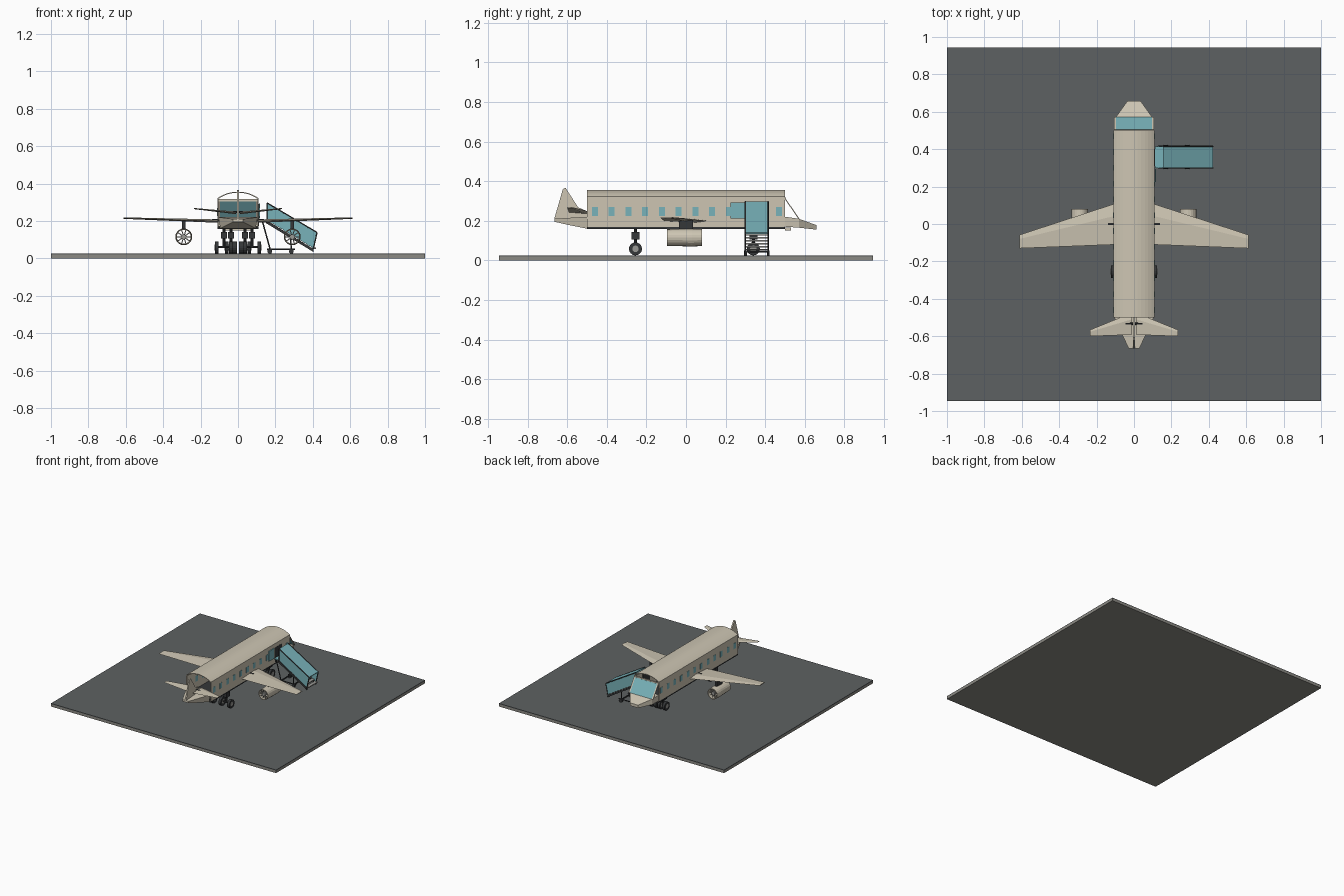
import bpy, bmesh, math
from mathutils import Vector

if "Cube" in bpy.data.objects:
    bpy.data.objects.remove(bpy.data.objects["Cube"])


def material(name, r, g, b):
    m = bpy.data.materials.new(name)
    m.diffuse_color = (r, g, b, 1)
    m.use_nodes = True
    m.node_tree.nodes["Principled BSDF"].inputs["Base Color"].default_value = m.diffuse_color
    return m


BEIGE = material("cream_paint", 0.61, 0.56, 0.45)
TEAL = material("teal_glass", 0.19, 0.45, 0.49)
DARK = material("dark_rubber", 0.035, 0.038, 0.04)
ASPHALT = material("asphalt", 0.11, 0.12, 0.122)
STONE = material("slab_grey", 0.26, 0.255, 0.23)
METAL = material("metal_grey", 0.32, 0.32, 0.30)


def mesh(name, verts, faces, mat):
    bm = bmesh.new()
    vs = [bm.verts.new(v) for v in verts]
    for f in faces:
        bm.faces.new([vs[i] for i in f])
    bmesh.ops.recalc_face_normals(bm, faces=bm.faces)
    me = bpy.data.meshes.new(name)
    bm.to_mesh(me)
    bm.free()
    me.materials.append(mat)
    ob = bpy.data.objects.new(name, me)
    bpy.context.collection.objects.link(ob)
    return ob


def loft(name, rings, mat):
    """Join equal-length rings of 3D points and cap both ends."""
    n = len(rings[0])
    verts = [p for r in rings for p in r]
    faces = [list(range(n)), list(range(len(verts) - n, len(verts)))]
    for k in range(len(rings) - 1):
        for i in range(n):
            j = (i + 1) % n
            faces.append([k * n + i, k * n + j, (k + 1) * n + j, (k + 1) * n + i])
    return mesh(name, verts, faces, mat)


def prism(name, pts, axis, a, b, mat):
    """Extrude a 2D outline along an axis from a to b."""
    put = {"x": lambda p, t: (t, p[0], p[1]),
           "y": lambda p, t: (p[0], t, p[1]),
           "z": lambda p, t: (p[0], p[1], t)}[axis]
    return loft(name, [[put(p, t) for p in pts] for t in (a, b)], mat)


def box(name, x0, x1, y0, y1, z0, z1, mat):
    return prism(name, [(x0, y0), (x1, y0), (x1, y1), (x0, y1)], "z", z0, z1, mat)


def rod(name, p, q, r, mat, n=10):
    p, q = Vector(p), Vector(q)
    d = (q - p).normalized()
    u = d.orthogonal().normalized()
    w = d.cross(u)
    ring = [(u * math.cos(2 * math.pi * i / n) + w * math.sin(2 * math.pi * i / n)) * r for i in range(n)]
    return loft(name, [[c + o for o in ring] for c in (p, q)], mat)


def circle(y, r, cx, cz, n=20):
    return [(cx + r * math.cos(2 * math.pi * i / n), y, cz + r * math.sin(2 * math.pi * i / n)) for i in range(n)]


# ground slab with asphalt top
box("slab", -1, 1, -0.945, 0.945, 0, 0.02, STONE)
box("asphalt_top", -1, 1, -0.945, 0.945, 0.02, 0.025, ASPHALT)


# fuselage: open-ended shell with arched roof
def arch(hw, base, side, top, n=12):
    pts = [(hw, base), (hw, side)]
    rise = top - side
    R = (hw * hw + rise * rise) / (2 * rise)
    a0 = math.asin(hw / R)
    for i in range(1, n):
        a = a0 - 2 * a0 * i / n
        pts.append((R * math.sin(a), top - R + R * math.cos(a)))
    return pts + [(-hw, side), (-hw, base)]


shell = arch(0.11, 0.168, 0.322, 0.356) + arch(0.105, 0.168, 0.318, 0.351)[::-1]
prism("fuselage", shell, "y", -0.5, 0.5, BEIGE)
box("cabin_floor", -0.11, 0.11, -0.5, 0.5, 0.158, 0.168, DARK)

# cabin windows, open door and doorway
for s in (-1, 1):
    for i in range(12):
        y = -0.46 + i * 0.0845
        if s > 0 and 0.28 < y < 0.42:
            continue
        box("window", s * 0.1035, s * 0.1115, y - 0.015, y + 0.015, 0.225, 0.27, TEAL)
box("doorway", 0.1035, 0.1112, 0.31, 0.40, 0.172, 0.29, DARK)
box("open_door", 0.112, 0.118, 0.225, 0.295, 0.212, 0.293, TEAL)


# nose: lower hull, windscreen and frame
def section(y, hw, z0, z1, k=1.0):
    return [(-hw * k, y, z0), (hw * k, y, z0), (hw, y, z1), (-hw, y, z1)]


loft("nose_hull", [section(0.5, 0.108, 0.17, 0.22), section(0.57, 0.098, 0.165, 0.21),
                   section(0.658, 0.035, 0.155, 0.178)], BEIGE)
box("nose_skid", -0.08, 0.08, 0.5, 0.53, 0.15, 0.165, BEIGE)
slope = [(0.5, 0.308), (0.506, 0.308), (0.573, 0.21), (0.567, 0.21)]
prism("windscreen", slope, "x", -0.097, 0.097, TEAL)
for s in (-1, 1):
    prism("windscreen_pillar", slope, "x", s * 0.097, s * 0.108, BEIGE)
box("windscreen_header", -0.108, 0.108, 0.496, 0.505, 0.304, 0.318, BEIGE)

# tail hull and fin
loft("tail_hull", [section(-0.5, 0.105, 0.16, 0.22, 0.9), section(-0.6, 0.06, 0.18, 0.214, 0.9),
                   section(-0.665, 0.028, 0.195, 0.21, 0.9)], BEIGE)
prism("tail_fin", [(-0.665, 0.21), (-0.622, 0.36), (-0.608, 0.366), (-0.545, 0.268), (-0.5, 0.248),
                   (-0.5, 0.215)], "x", -0.005, 0.005, BEIGE)
rod("tail_spar", (-0.045, -0.533, 0.247), (0.045, -0.533, 0.247), 0.006, DARK, 8)
rod("wing_spar", (-0.14, 0, 0.204), (0.14, 0, 0.204), 0.006, DARK, 8)


# tapered flying surfaces
def panel(name, s, root, tip):
    rings = []
    for x, ya, yb, z, t in (root, tip):
        rings.append([(s * x, ya, z), (s * x, ya * 0.7 + yb * 0.3, z + t), (s * x, yb, z),
                      (s * x, ya * 0.7 + yb * 0.3, z - t)])
    return loft(name, rings, BEIGE)


for s in (-1, 1):
    panel("wing", s, (0.105, 0.108, -0.11, 0.199, 0.009), (0.612, -0.058, -0.13, 0.215, 0.004))
    panel("tailplane", s, (0.012, -0.475, -0.592, 0.243, 0.007), (0.235, -0.566, -0.6, 0.266, 0.003))

    # engine: hollow nacelle with fan blades, hub and pylon
    cx, cz = s * 0.29, 0.115
    rings = [circle(y, r, cx, cz) for y, r in
             ((-0.095, 0.042), (0.03, 0.045), (0.08, 0.043), (0.08, 0.037), (-0.095, 0.037))]
    n = 20
    verts = [p for r in rings for p in r]
    faces = []
    for k in range(5):
        for i in range(n):
            j, m = (i + 1) % n, (k + 1) % 5
            faces.append([k * n + i, k * n + j, m * n + j, m * n + i])
    mesh("engine_nacelle", verts, faces, BEIGE)
    rod("engine_hub", (cx, -0.092, cz), (cx, 0.07, cz), 0.014, METAL, 12)
    for fy in (-0.08, 0.06):
        for i in range(10):
            a = math.pi * 2 * i / 10
            c, d = math.cos(a), math.sin(a)
            rod("fan_blade", (cx + 0.012 * c, fy, cz + 0.012 * d),
                (cx + 0.038 * c, fy, cz + 0.038 * d), 0.0035, METAL, 4)
    box("engine_pylon", cx - 0.009, cx + 0.009, -0.035, 0.035, 0.155, 0.205, DARK)


# landing gear: strut, bracket and twin wheels
def wheel(x, y, z, r, w):
    rod("tyre", (x - w / 2, y, z), (x + w / 2, y, z), r, DARK, 18)
    rod("wheel_hub", (x - w / 2 - 0.001, y, z), (x + w / 2 + 0.001, y, z), r * 0.5, METAL, 12)


for s in (-1, 1):
    for y, x, off in ((-0.255, 0.076, 0.038), (0.34, 0.038, 0.022)):
        rod("gear_strut", (s * x, y, 0.06), (s * x, y, 0.165), 0.008, DARK)
        box("gear_bracket", s * x - 0.016, s * x + 0.016, y - 0.02, y + 0.02, 0.105, 0.142, DARK)
        rod("gear_axle", (s * x - off, y, 0.06), (s * x + off, y, 0.06), 0.006, DARK, 8)
        for e in (-1, 1):
            wheel(s * x + e * off, y, 0.058, 0.033, 0.02)

# boarding stairs: canopy, side panels, landing, treads
Y0, Y1 = 0.3, 0.415
prism("stair_canopy", [(0.155, 0.297), (0.422, 0.14), (0.42, 0.134), (0.155, 0.291)], "y", Y0, Y1, TEAL)
box("stair_landing", 0.112, 0.17, Y0, Y1, 0.2, 0.208, TEAL)
for y in (Y0, Y1):
    prism("stair_side", [(0.155, 0.293), (0.42, 0.136), (0.402, 0.055), (0.155, 0.205)], "y", y - 0.002, y + 0.002, TEAL)
    prism("stair_stringer", [(0.15, 0.205), (0.403, 0.05), (0.403, 0.034), (0.15, 0.188)], "y", y - 0.004, y + 0.004, DARK)
    for a, b in (((0.155, 0.2), (0.155, 0.296)), ((0.402, 0.05), (0.422, 0.138)), ((0.155, 0.296), (0.422, 0.138)),
                 ((0.13, 0.2), (0.172, 0.048)), ((0.285, 0.045), (0.28, 0.12)), ((0.155, 0.048), (0.305, 0.048))):
        rod("stair_frame", (a[0], y, a[1]), (b[0], y, b[1]), 0.004, DARK, 6)
    for x in (0.17, 0.285):
        rod("stair_wheel", (x, y - 0.007, 0.037), (x, y + 0.007, 0.037), 0.013, DARK, 12)
for x in (0.17, 0.285):
    rod("stair_axle", (x, Y0, 0.045), (x, Y1, 0.045), 0.005, DARK, 8)
for i in range(10):
    x = 0.17 + i * 0.0245
    z = 0.19 - i * 0.015
    box("stair_tread", x, x + 0.026, Y0, Y1, z - 0.004, z + 0.003, METAL)
